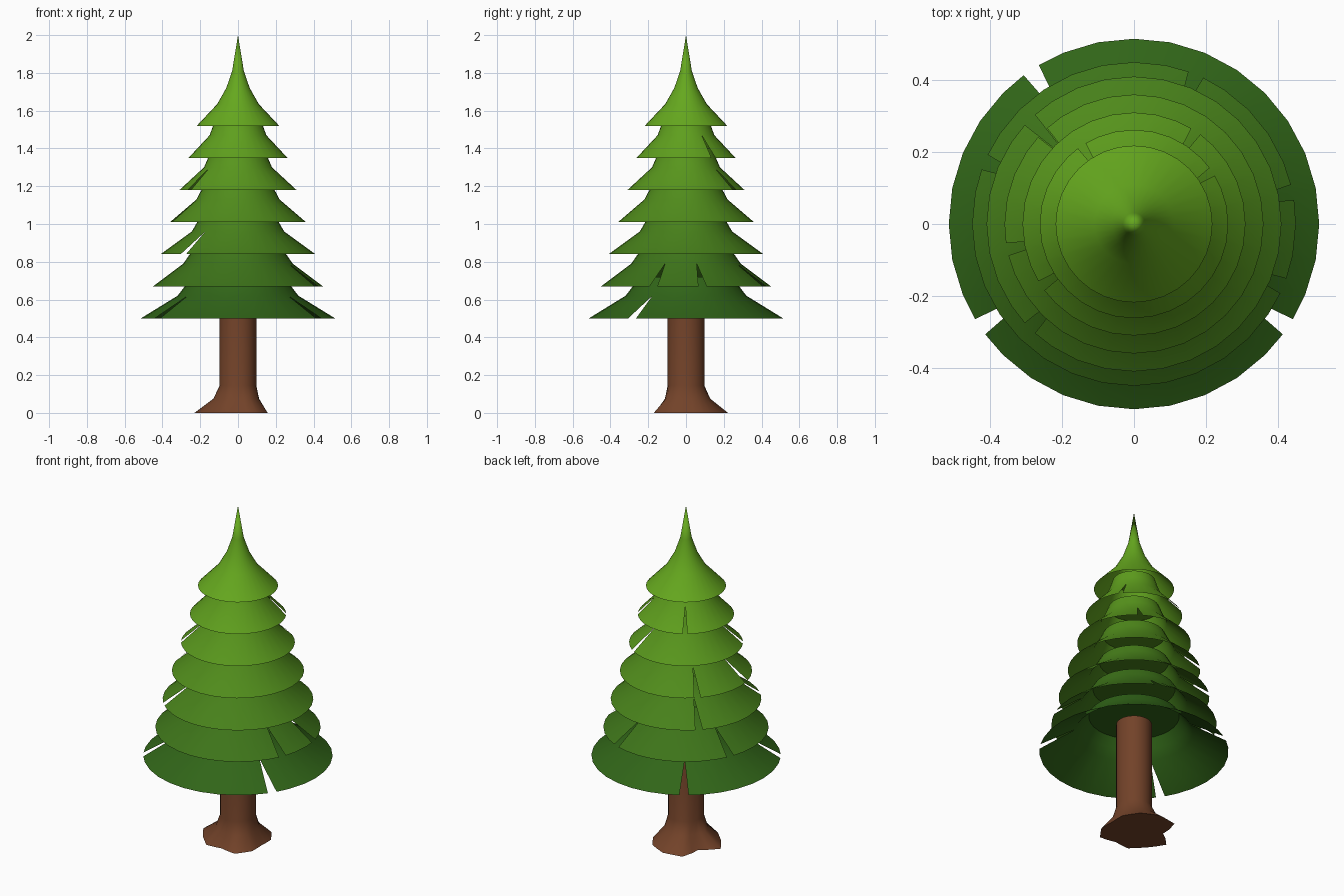
import bpy, bmesh, math

if "Cube" in bpy.data.objects:
    bpy.data.objects.remove(bpy.data.objects["Cube"])

SEG = 32


def material(name, rgb):
    m = bpy.data.materials.new(name)
    m.diffuse_color = (*rgb, 1)
    m.use_nodes = True
    m.node_tree.nodes["Principled BSDF"].inputs["Base Color"].default_value = m.diffuse_color
    return m


def finish(bm, name, mat):
    me = bpy.data.meshes.new(name)
    bm.to_mesh(me)
    bm.free()
    me.materials.append(mat)
    ob = bpy.data.objects.new(name, me)
    bpy.context.collection.objects.link(ob)
    for p in me.polygons:
        p.use_smooth = len(p.vertices) < 5
    return ob


def polar(bm, r, deg, z):
    a = math.radians(deg)
    return bm.verts.new((r * math.cos(a), r * math.sin(a), z))


def foliage(name, profile, notches, spread, mat):
    """Open skirt of rings; the rim is split into a V at each notch index."""
    bm = bmesh.new()
    step = 360 / SEG
    r0, z0 = profile[0]
    left, right = [], []
    for i in range(SEG):
        if i in notches:
            right.append(polar(bm, r0, i * step - spread, z0))
            left.append(polar(bm, r0, i * step + spread, z0))
        else:
            v = polar(bm, r0, i * step, z0)
            left.append(v)
            right.append(v)
    rings = [[polar(bm, r, i * step, z) for i in range(SEG)]
             for r, z in profile[1:] if r > 0]
    for i in range(SEG):
        j = (i + 1) % SEG
        bm.faces.new((left[i], right[j], rings[0][j], rings[0][i]))
        for a, b in zip(rings, rings[1:]):
            bm.faces.new((a[i], a[j], b[j], b[i]))
    if profile[-1][0] == 0:
        tip = bm.verts.new((0, 0, profile[-1][1]))
        for i in range(SEG):
            bm.faces.new((rings[-1][i], rings[-1][(i + 1) % SEG], tip))
    else:
        bm.faces.new(rings[-1])
    return finish(bm, name, mat)


# Foliage tiers: rim radius, shoulder radius, notch positions on the rim
tiers = [
    (0.515, 0.32, (11, 19, 29)),
    (0.45, 0.29, (1, 6, 14, 30)),
    (0.41, 0.245, (12, 20)),
    (0.36, 0.22, (12, 17)),
    (0.31, 0.18, (5, 19)),
    (0.262, 0.15, (3, 11)),
    (0.218, 0.11, ()),
]
dark, light = (0.03, 0.13, 0.009), (0.13, 0.39, 0.013)
for n, (rim, shoulder, notches) in enumerate(tiers):
    z = 0.5 + 0.17 * n
    t = n / (len(tiers) - 1)
    mat = material(f"green_{n + 1}", [d + (l - d) * t for d, l in zip(dark, light)])
    if n < 6:
        profile = [(rim, z), (shoulder, z + 0.12),
                   (shoulder * 0.88, z + 0.17), (shoulder * 0.77, z + 0.22)]
    else:
        profile = [(rim, z), (shoulder, 1.635), (0.062, 1.72), (0.031, 1.81), (0, 2.0)]
    foliage(f"foliage_tier_{n + 1}", profile, notches, 2.8, mat)

# Trunk with an irregular root flare
base = [0.155, 0.18, 0.2, 0.222, 0.235, 0.16, 0.23, 0.19, 0.19, 0.155, 0.197, 0.18]
bm = bmesh.new()
N = 24
flare = [base[i // 2] if i % 2 == 0 else
         (base[i // 2] + base[(i // 2 + 1) % 12]) / 2 * 0.97 for i in range(N)]
rings = []
for z, k in ((0, 1), (0.075, 0.25), (0.145, 0), (0.67, 0)):
    rings.append([polar(bm, 0.097 + k * (f - 0.097), i * 360 / N, z)
                  for i, f in enumerate(flare)])
for a, b in zip(rings, rings[1:]):
    for i in range(N):
        j = (i + 1) % N
        bm.faces.new((a[i], a[j], b[j], b[i]))
bm.faces.new(rings[0][::-1])
bm.faces.new(rings[-1])
finish(bm, "trunk", material("bark", (0.17, 0.055, 0.022)))
